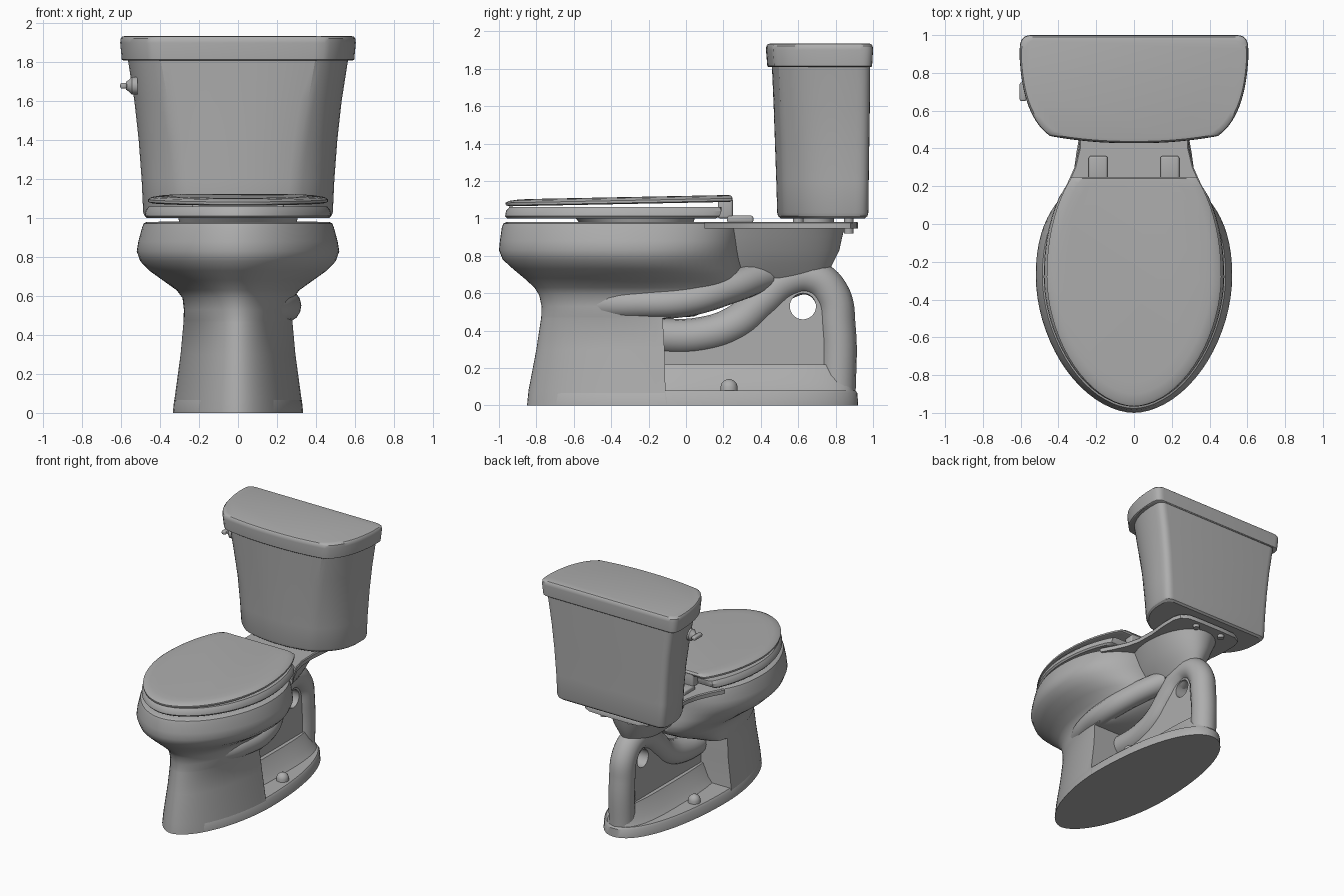
import bpy, bmesh, math

if "Cube" in bpy.data.objects:
    bpy.data.objects.remove(bpy.data.objects["Cube"])

mat = bpy.data.materials.new("grey_ceramic")
mat.diffuse_color = (0.42, 0.42, 0.42, 1)
mat.use_nodes = True
mat.node_tree.nodes["Principled BSDF"].inputs["Base Color"].default_value = mat.diffuse_color


def finish(name, mesh, angle=35):
    ob = bpy.data.objects.new(name, mesh)
    bpy.context.collection.objects.link(ob)
    mesh.materials.clear()
    mesh.materials.append(mat)
    bpy.ops.object.select_all(action='DESELECT')
    ob.select_set(True)
    bpy.context.view_layer.objects.active = ob
    bpy.ops.object.shade_smooth_by_angle(angle=math.radians(angle))
    return ob


def loft(name, rings, closed=False, angle=35):
    """Skin equal-length rings; cap the ends unless the stack closes on itself."""
    bm = bmesh.new()
    vs = [[bm.verts.new(p) for p in r] for r in rings]
    n = len(vs[0])
    for k in range(len(vs) if closed else len(vs) - 1):
        a, b = vs[k], vs[(k + 1) % len(vs)]
        for i in range(n):
            j = (i + 1) % n
            bm.faces.new((a[i], a[j], b[j], b[i]))
    if not closed:
        bm.faces.new(vs[0])
        bm.faces.new(vs[-1])
    bmesh.ops.recalc_face_normals(bm, faces=bm.faces)
    me = bpy.data.meshes.new(name)
    bm.to_mesh(me)
    bm.free()
    return finish(name, me, angle)


def egg(z, a, yf, yc, yb, clip=9, nf=1.85, nb=2.1, tilt=0, n=72):
    """Egg outline: half width a, front yf, widest at yc, back yb, cut flat at clip."""
    pts = []
    for i in range(n):
        t = 2 * math.pi * i / n
        c, s = math.cos(t), math.sin(t)
        e = 2 / (nb if s > 0 else nf)
        x = a * math.copysign(abs(c) ** e, c)
        y = yc + (yb - yc if s > 0 else yc - yf) * math.copysign(abs(s) ** e, s)
        y = min(y, clip)
        pts.append((x, y, z + tilt * (y + 0.97)))
    return pts


def mirrored(half, z):
    """Ring from the +x half outline, front to back, without points on the axis."""
    return [(x, y, z) for x, y in half] + [(-x, y, z) for x, y in reversed(half)]


def quad(p, q, r, n):
    return [tuple((1 - t) ** 2 * p[k] + 2 * t * (1 - t) * q[k] + t * t * r[k] for k in (0, 1))
            for t in (i / n for i in range(n + 1))]


def tank_ring(z, w, wc, yf, yc, yb):
    """Bowed front panel, curved sides, rounded rear corners, flat back."""
    front = quad((0, yf), (wc * 0.55, yf), (wc, yc), 8)[1:]
    side = quad((wc, yc), (w * 0.97, yc + 0.1), (w, yb - 0.13), 10)[1:]
    corner = quad((w, yb - 0.07), (w, yb), (w - 0.06, yb), 6)
    return mirrored(front + side + corner, z)


def box(name, x, y, z, bevel=0.012):
    bm = bmesh.new()
    bmesh.ops.create_cube(bm, size=1)
    for v in bm.verts:
        for k, (lo, hi) in enumerate((x, y, z)):
            v.co[k] = lo + (v.co[k] + 0.5) * (hi - lo)
    bmesh.ops.bevel(bm, geom=bm.edges[:], offset=bevel, segments=3, affect='EDGES', profile=0.5)
    me = bpy.data.meshes.new(name)
    bm.to_mesh(me)
    bm.free()
    return finish(name, me)


def disc_stack(name, cx, cy, profile):
    """Turned part from (z, radius) pairs."""
    return loft(name, [[(cx + r * math.cos(i * math.pi / 12), cy + r * math.sin(i * math.pi / 12), z)
                        for i in range(24)] for z, r in profile])


def curve_mesh(name, curve):
    tmp = bpy.data.objects.new("tmp", curve)
    bpy.context.collection.objects.link(tmp)
    dg = bpy.context.evaluated_depsgraph_get()
    me = bpy.data.meshes.new_from_object(tmp.evaluated_get(dg))
    bpy.data.objects.remove(tmp)
    return finish(name, me)


def tube(name, pts, r):
    cu = bpy.data.curves.new(name, 'CURVE')
    cu.dimensions = '3D'
    cu.bevel_depth, cu.bevel_resolution, cu.resolution_u = r, 6, 8
    cu.use_fill_caps = True
    sp = cu.splines.new('BEZIER')
    sp.bezier_points.add(len(pts) - 1)
    for b, p in zip(sp.bezier_points, pts):
        b.co = p
        b.handle_left_type = b.handle_right_type = 'AUTO'
    return curve_mesh(name, cu)


# Bowl and pedestal in one skin, running over the rim and down inside
loft("bowl_and_pedestal", [
    egg(0.00, .335, -.85, -.05, .92, -.10),
    egg(0.08, .325, -.842, -.05, .92, -.11),
    egg(0.30, .295, -.80, -.05, .92, -.115),
    egg(0.465, .28, -.775, -.05, .92, -.125),
    egg(0.475, .28, -.774, -.08, .04),
    egg(0.53, .278, -.772, -.10, .18),
    egg(0.59, .285, -.785, -.12, .29),
    egg(0.63, .315, -.81, -.15, .32),
    egg(0.68, .385, -.865, -.2, .32),
    egg(0.73, .455, -.925, -.24, .31),
    egg(0.78, .503, -.98, -.27, .30),
    egg(0.83, .52, -1.0, -.28, .29, nb=2.3),
    egg(0.88, .512, -.995, -.28, .29, nb=2.3),
    egg(0.95, .493, -.985, -.28, .29, nb=2.3),
    egg(0.972, .485, -.977, -.28, .28, nb=2.3),
    egg(0.98, .47, -.96, -.28, .265, nb=2.3),
    egg(0.98, .36, -.84, -.28, .08),
    egg(0.95, .345, -.82, -.28, .06),
    egg(0.75, .28, -.70, -.28, .00),
    egg(0.60, .14, -.45, -.22, -.02),
])

# Foot plate, with a low sill rising to the rear leg
loft("foot_plate", [egg(0, .335, -.85, -.05, .92), egg(.065, .328, -.842, -.05, .917),
                    egg(.08, .315, -.83, -.05, .905)])
loft("rear_sill", [egg(.07, .19, -.3, .4, .90, nf=3, nb=2.6), egg(.12, .14, -.3, .4, .895, nf=3, nb=2.6),
                   egg(.22, .085, -.3, .4, .88, nf=3, nb=2.6)])

# Drain tube: rises behind the pedestal, arches over and drops as the rear leg
tube("drain_arch", [(0, -.2, .37), (0, .08, .375), (0, .27, .44), (0, .41, .56), (0, .54, .665),
                    (0, .67, .685), (0, .775, .60), (0, .81, .42), (0, .81, .04)], 0.097)
tube("side_drain_bulge", [(.12, -.5, .54), (.21, -.28, .545), (.235, 0, .56),
                          (.15, .24, .63), (.03, .42, .70)], 0.085)

# Thin wall inside the arch with a round hole
web = bpy.data.curves.new("arch_web", 'CURVE')
web.dimensions, web.fill_mode, web.extrude = '2D', 'BOTH', 0.055
outline = [(-.2, .05), (.8, .05), (.8, .58), (.68, .68), (.54, .66), (.28, .45), (-.2, .37)]
hole = [(.625 + .07 * math.cos(i * math.pi / 16), .53 + .07 * math.sin(i * math.pi / 16)) for i in range(32)]
for pts in (outline, hole):
    sp = web.splines.new('POLY')
    sp.points.add(len(pts) - 1)
    for p, (u, v) in zip(sp.points, pts):
        p.co = (u, v, 0, 1)
    sp.use_cyclic_u = True
web_ob = curve_mesh("arch_web", web)
for v in web_ob.data.vertices:
    v.co = (v.co.z, v.co.x, v.co.y)

# Neck under the deck and the deck itself
loft("neck", [egg(.68, .09, .1, .45, .75), egg(.76, .15, .08, .45, .785), egg(.83, .19, .05, .45, .82),
              egg(.90, .225, .05, .45, .835), egg(.955, .25, .05, .45, .85)])
deck = [(.15, .1), (.415, .1), (.36, .2), (.315, .3), (.29, .4), (.285, .55), (.3, .7),
        (.3, .82), (.28, .88), (.22, .915), (.1, .92)]
loft("deck", [mirrored(deck, .945), mirrored(deck, .975),
              mirrored([(x * .98, y * .995) for x, y in deck], .982)])

# Seat ring, its bumper ring and the closed cover
loft("seat", [egg(1.0, .468, -.955, -.28, .42, .16), egg(1.012, .478, -.967, -.28, .44, .18),
              egg(1.04, .474, -.962, -.28, .44, .19), egg(1.06, .458, -.945, -.28, .42, .19),
              egg(1.06, .30, -.75, -.28, .06), egg(1.0, .30, -.75, -.28, .06)], closed=True)
loft("bumper_ring", [egg(.978, .30, -.57, -.28, .04), egg(1.01, .31, -.6, -.28, .05),
                     egg(1.01, .26, -.5, -.28, .0), egg(.978, .26, -.5, -.28, .0)], closed=True)
T = 0.02
loft("seat_cover", [egg(1.064, .445, -.945, -.28, .43, .235, tilt=T), egg(1.07, .462, -.963, -.28, .45, .245, tilt=T),
                    egg(1.083, .462, -.965, -.28, .45, .25, tilt=T), egg(1.093, .447, -.945, -.28, .43, .245, tilt=T),
                    egg(1.099, .41, -.90, -.28, .41, .24, tilt=T), egg(1.101, .36, -.84, -.28, .37, .22, tilt=T)])
box("hinge_bar", (-.235, .235), (.17, .25), (1.0, 1.11))
for s in (-1, 1):
    x = sorted((s * .14, s * .24))
    box("hinge", x, (.22, .36), (.975, 1.015))

# Tank body, flaring upward
loft("tank", [tank_ring(1.0, .465, .27, .505, .545, .955), tank_ring(1.012, .48, .28, .492, .53, .97),
              tank_ring(1.03, .487, .285, .487, .525, .975), tank_ring(1.2, .495, .30, .482, .52, .977),
              tank_ring(1.4, .51, .325, .475, .515, .98), tank_ring(1.6, .532, .36, .468, .505, .983),
              tank_ring(1.83, .568, .40, .458, .495, .985)], angle=25)
# Tank lid
loft("tank_lid", [tank_ring(1.81, .59, .43, .44, .478, .99), tank_ring(1.815, .597, .437, .434, .472, .995),
                  tank_ring(1.9, .605, .445, .427, .466, 1.0), tank_ring(1.922, .603, .443, .429, .468, .998),
                  tank_ring(1.932, .595, .435, .437, .475, .99), tank_ring(1.936, .575, .42, .455, .49, .975)])

# Tank outlet gasket and fixing bolts
disc_stack("outlet_gasket", 0, .69, [(.97, .1), (1.01, .1)])
for s in (-1, 1):
    disc_stack("front_bolt", s * .2, .6, [(.97, .028), (1.01, .028)])
    disc_stack("rear_bolt", s * .12, .87, [(.92, .025), (1.01, .025)])
    # Domed floor-bolt caps
    disc_stack("bolt_cap", s * .235, .23, [(.07, .046), (.1, .046), (.12, .039), (.134, .024), (.14, .008)])

# Flush lever on the left side
lever = disc_stack("lever_base", 0, 0, [(0, .045), (.03, .045), (.045, .03), (.06, .02)])
for v in lever.data.vertices:
    v.co = (-.515 - v.co.z, .70 + v.co.x, 1.68 + v.co.y)
box("lever_arm", (-.605, -.57), (.65, .75), (1.665, 1.695), .01)
